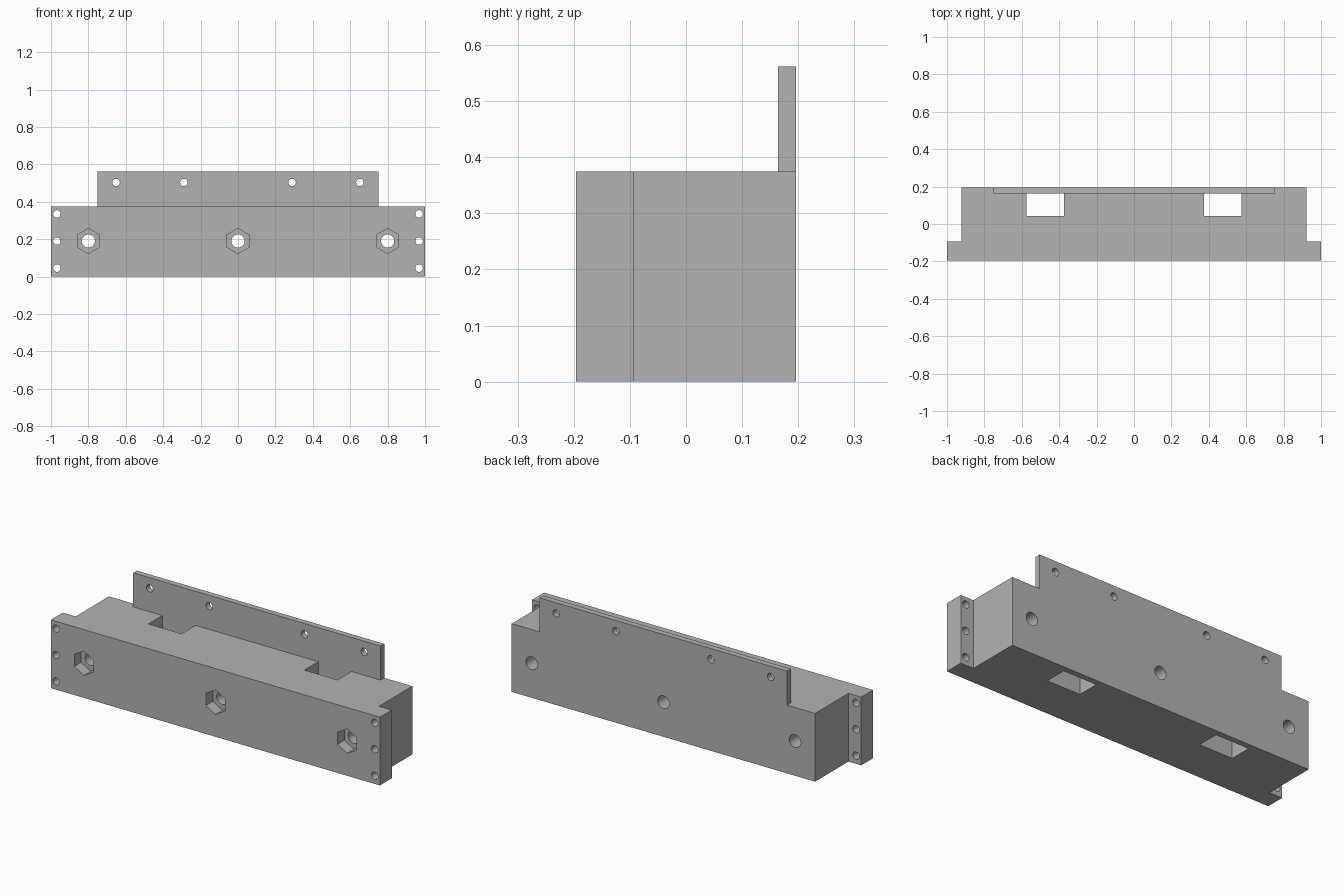
import bpy
import bmesh
import math
from mathutils import Matrix

if "Cube" in bpy.data.objects:
    bpy.data.objects.remove(bpy.data.objects["Cube"])

FRONT, BACK, HEIGHT = -0.196, 0.196, 0.375
PLATE_FRONT = 0.164

grey = bpy.data.materials.new("plain grey")
grey.use_nodes = True
grey.diffuse_color = (0.45, 0.45, 0.45, 1)
grey.node_tree.nodes["Principled BSDF"].inputs["Base Color"].default_value = grey.diffuse_color


def finish(bm, name):
    bmesh.ops.recalc_face_normals(bm, faces=bm.faces)
    mesh = bpy.data.meshes.new(name)
    bm.to_mesh(mesh)
    bm.free()
    mesh.materials.append(grey)
    obj = bpy.data.objects.new(name, mesh)
    bpy.context.collection.objects.link(obj)
    return obj


def add_box(bm, low, high):
    size = [b - a for a, b in zip(low, high)]
    mid = [(a + b) / 2 for a, b in zip(low, high)]
    bmesh.ops.create_cube(bm, size=1, matrix=Matrix.Translation(mid) @ Matrix.Diagonal((*size, 1)))


def add_bore(bm, x, z, radius, y0, y1, sides):
    # prism along y, with a corner pointing up
    matrix = Matrix.Translation((x, (y0 + y1) / 2, z)) @ Matrix.Rotation(math.pi / 2, 4, "X")
    bmesh.ops.create_cone(bm, cap_ends=True, segments=sides, radius1=radius,
                          radius2=radius, depth=y1 - y0, matrix=matrix)


def combine(target, other, operation):
    mod = target.modifiers.new(operation.title(), "BOOLEAN")
    mod.operation = operation
    mod.solver = "EXACT"
    mod.object = other
    other.hide_render = True
    bpy.context.view_layer.objects.active = target
    bpy.ops.object.modifier_apply(modifier=mod.name)
    bpy.data.objects.remove(other)


# Block with end flanges, extruded from its plan outline
half = [(1.0, FRONT), (1.0, -0.093), (0.922, -0.093), (0.922, BACK)]
outline = half + [(-x, y) for x, y in reversed(half)]
bm = bmesh.new()
base = bm.faces.new([bm.verts.new((x, y, 0)) for x, y in outline])
top = bmesh.ops.extrude_face_region(bm, geom=[base])["geom"]
bmesh.ops.translate(bm, vec=(0, 0, HEIGHT),
                    verts=[v for v in top if isinstance(v, bmesh.types.BMVert)])
body = finish(bm, "mounting_block")

# Upright plate along the back
bm = bmesh.new()
add_box(bm, (-0.752, PLATE_FRONT, 0.2), (0.752, BACK, 0.562))
combine(body, finish(bm, "back_plate"), "UNION")

# Vertical slots, bolt holes and screw holes
bm = bmesh.new()
for side in (-1, 1):
    x0, x1 = sorted((side * 0.373, side * 0.575))
    add_box(bm, (x0, 0.043, -0.1), (x1, PLATE_FRONT, HEIGHT + 0.1))
    for z in (0.045, 0.19, 0.335):
        add_bore(bm, side * 0.968, z, 0.02, -0.3, -0.05, 32)
    for x in (0.289, 0.652):
        add_bore(bm, side * x, 0.503, 0.02, 0.1, 0.3, 32)
for x in (-0.8, 0, 0.8):
    add_bore(bm, x, 0.19, 0.035, -0.3, 0.3, 48)
combine(body, finish(bm, "hole_cutter"), "DIFFERENCE")

# Hexagonal nut recesses in the front
bm = bmesh.new()
for x in (-0.8, 0, 0.8):
    add_bore(bm, x, 0.19, 0.067, -0.3, FRONT + 0.06, 6)
combine(body, finish(bm, "nut_cutter"), "DIFFERENCE")

# Smooth bores, sharp block edges
bpy.ops.object.select_all(action="DESELECT")
body.select_set(True)
bpy.context.view_layer.objects.active = body
bpy.ops.object.shade_smooth_by_angle(angle=math.radians(30))
